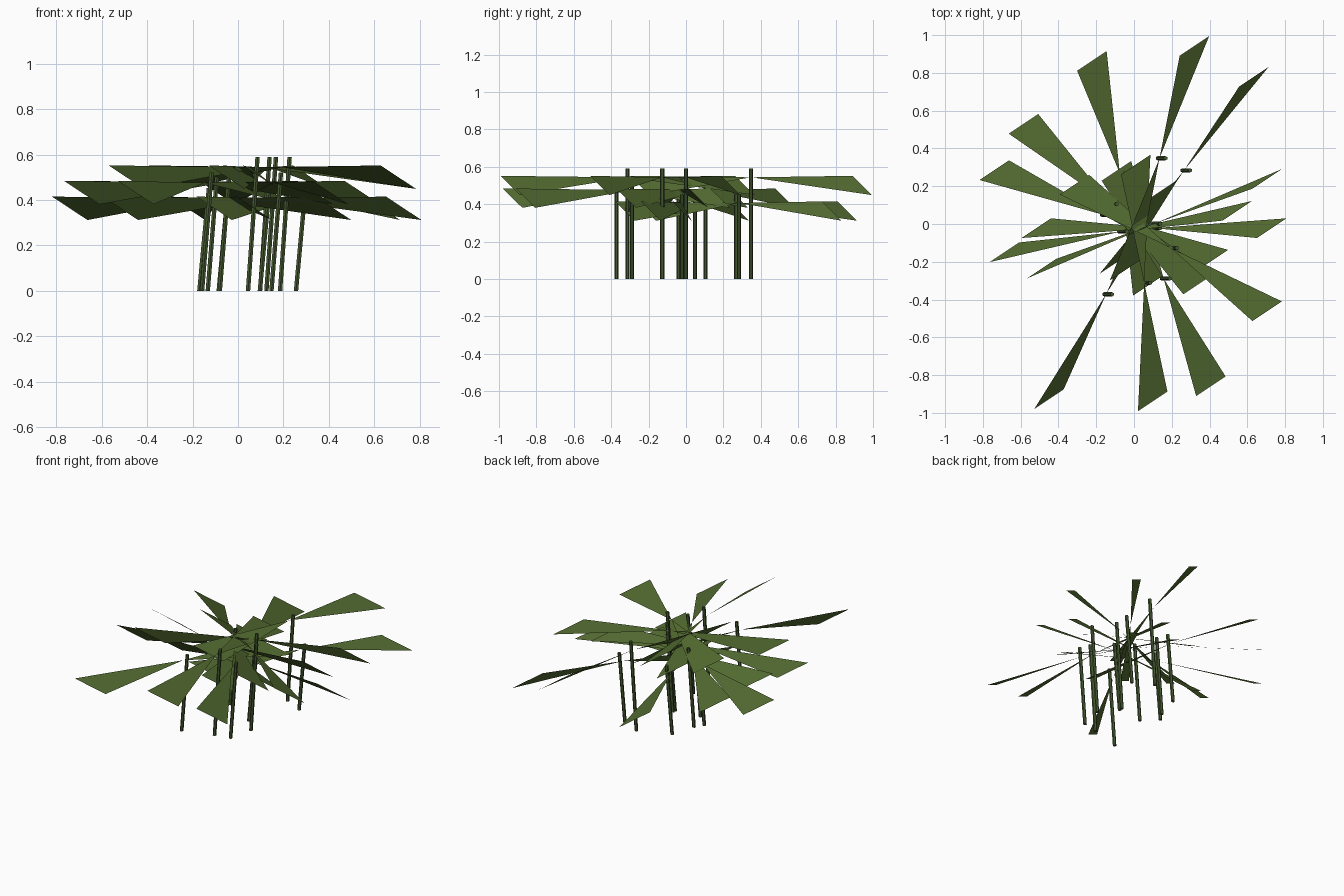
import bpy, bmesh
from mathutils import Vector

if "Cube" in bpy.data.objects:
    bpy.data.objects.remove(bpy.data.objects["Cube"])


def material(name, rgb):
    m = bpy.data.materials.new(name)
    m.diffuse_color = (*rgb, 1)
    m.use_nodes = True
    m.node_tree.nodes["Principled BSDF"].inputs["Base Color"].default_value = m.diffuse_color
    return m


leaf_mat = material("leaf_green", (0.085, 0.145, 0.03))
stem_mat = material("stem_green", (0.06, 0.10, 0.03))

EDGE = Vector((0.078, 0.052, 0))   # half of the blade's outer edge
LEAN = 0.042                       # sideways lean of every stem
RADIUS = 0.011

# three height tiers; each plant: stem x, y, then blade reach x, y
tiers = {
    0.59: [(0.135, 0.348, 0.185, 0.595), (0.107, 0.001, 0.598, 0.238),
           (0.195, -0.127, 0.510, -0.335), (0.054, -0.312, 0.045, -0.627)],
    0.522: [(-0.070, -0.040, 0.617, 0.110), (-0.148, -0.372, -0.302, -0.555),
            (0.157, -0.289, 0.250, -0.570), (-0.123, 0.105, 0.462, -0.425)],
    0.453: [(-0.160, 0.048, -0.580, 0.237), (0.106, -0.022, 0.623, 0.0),
            (-0.075, 0.268, -0.148, 0.595), (0.265, 0.284, 0.370, 0.496)],
}


def finish(bm, name, mat):
    me = bpy.data.meshes.new(name)
    bm.to_mesh(me)
    bm.free()
    me.materials.append(mat)
    bpy.context.collection.objects.link(bpy.data.objects.new(name, me))


def stem(x, y, height, name):
    # leaning hexagonal rod
    bm = bmesh.new()
    bmesh.ops.create_cone(bm, cap_ends=True, segments=6, radius1=RADIUS,
                          radius2=RADIUS, depth=height)
    for v in bm.verts:
        top = v.co.z > 0
        v.co.x += x - 0.010 + (LEAN if top else 0)
        v.co.y += y
        v.co.z = height if top else 0
    finish(bm, name, stem_mat)


def leaf_pair(x, y, dx, dy, height, name):
    # two opposite tilted blades meeting at the stem
    bm = bmesh.new()
    z = height - 0.038
    for side in (1, -1):
        apex = Vector((x, y, z - 0.008))
        end = Vector((x + side * dx, y + side * dy, z))
        high, low = end - EDGE, end + EDGE
        low.z -= 0.103
        f = bm.faces.new([bm.verts.new(p) for p in (apex, high, low)])
        f.normal_update()
        if f.normal.z < 0:
            f.normal_flip()
    finish(bm, name, leaf_mat)


n = 0
for height, plants in tiers.items():
    for x, y, dx, dy in plants:
        n += 1
        stem(x, y, height, f"stem_{n}")
        leaf_pair(x, y, dx, dy, height, f"leaf_pair_{n}")
